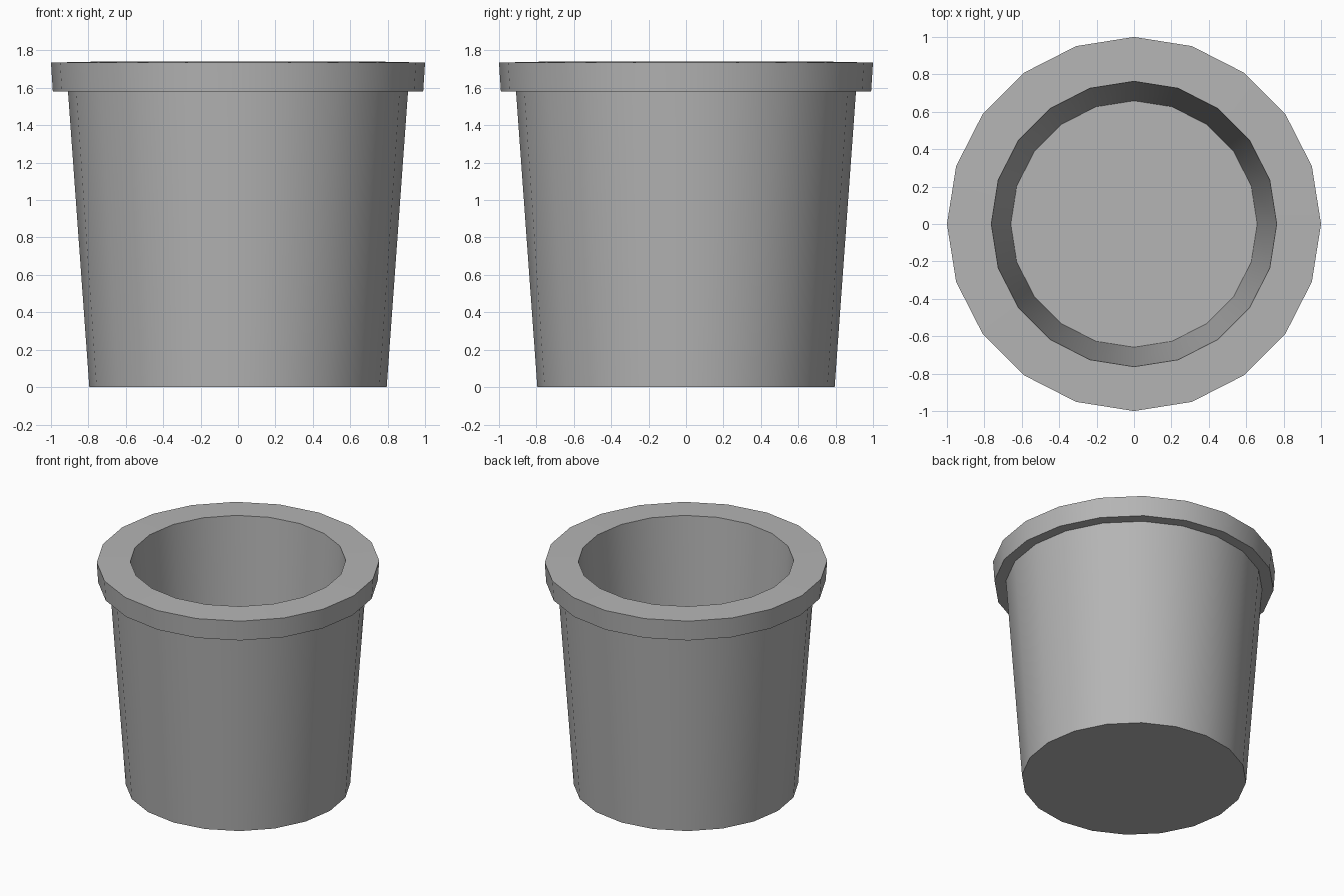
import bpy, bmesh, math

if "Cube" in bpy.data.objects:
    bpy.data.objects.remove(bpy.data.objects["Cube"])

SIDES = 20

# Pot wall cross-section (radius, height), from outer base over the rim to the inner floor
profile = [(0.795, 0), (0.909, 1.58), (0.99, 1.58), (1.0, 1.735),
           (0.763, 1.74), (0.659, 0.22)]

bm = bmesh.new()
rings = [[bm.verts.new((r * math.cos(2 * math.pi * i / SIDES),
                        r * math.sin(2 * math.pi * i / SIDES), z))
          for i in range(SIDES)] for r, z in profile]

# Walls and rim
for a, b in zip(rings, rings[1:]):
    for i in range(SIDES):
        j = (i + 1) % SIDES
        bm.faces.new((a[i], a[j], b[j], b[i]))

# Underside and inner floor
bm.faces.new(rings[0][::-1])
bm.faces.new(rings[-1])
bmesh.ops.recalc_face_normals(bm, faces=bm.faces[:])

mesh = bpy.data.meshes.new("flower_pot")
bm.to_mesh(mesh)
bm.free()
pot = bpy.data.objects.new("flower_pot", mesh)
bpy.context.collection.objects.link(pot)

# Dark grey surface
grey = bpy.data.materials.new("dark_grey")
grey.diffuse_color = (0.46, 0.46, 0.46, 1)
grey.use_nodes = True
grey.node_tree.nodes["Principled BSDF"].inputs["Base Color"].default_value = grey.diffuse_color
mesh.materials.append(grey)

# Smooth round walls with crisp rim edges
bpy.context.view_layer.objects.active = pot
pot.select_set(True)
bpy.ops.object.shade_smooth_by_angle(angle=math.radians(30))
